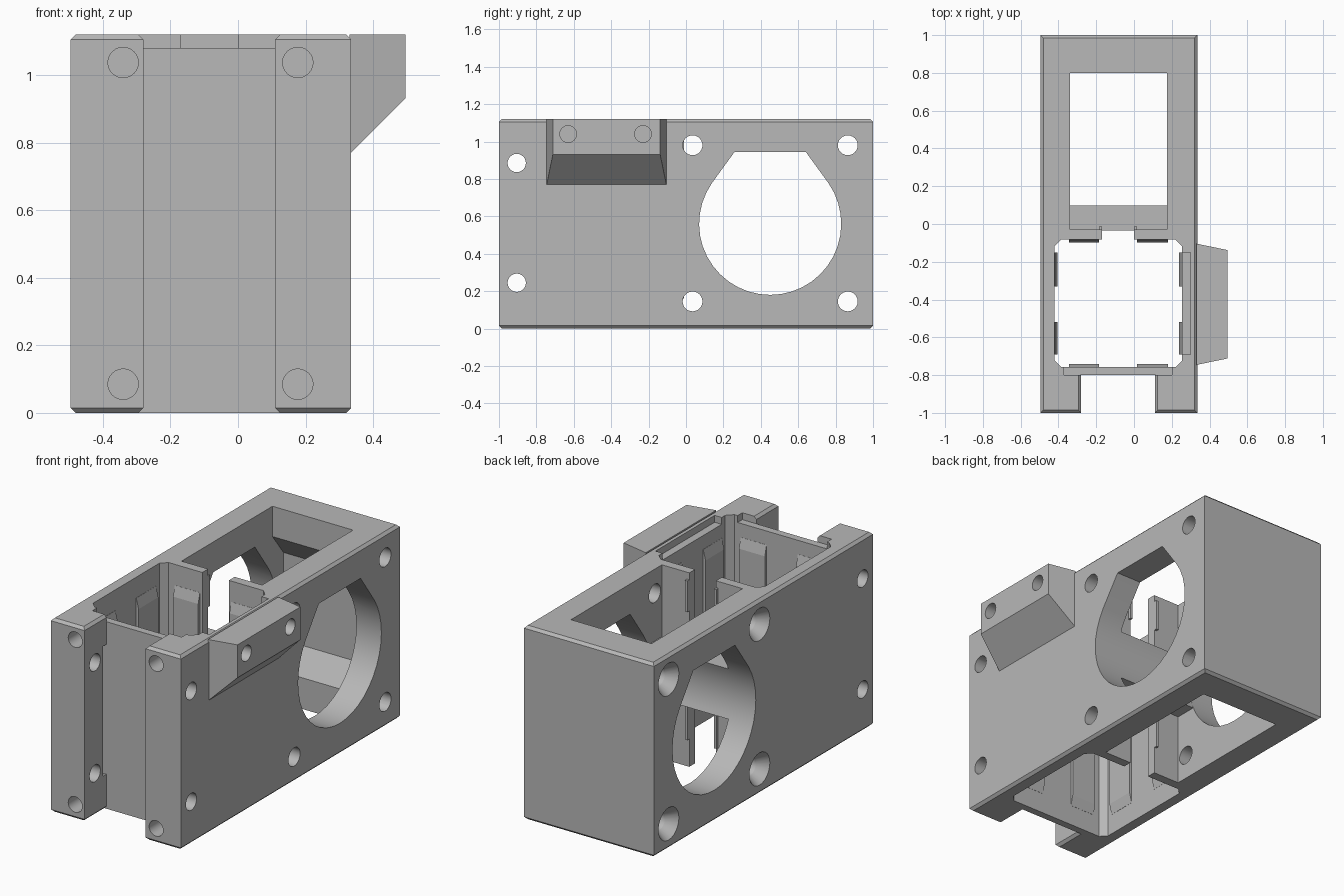
import bpy, bmesh, math
from mathutils import Vector

if "Cube" in bpy.data.objects:
    bpy.data.objects.remove(bpy.data.objects["Cube"], do_unlink=True)

grey = bpy.data.materials.new("light_grey")
grey.use_nodes = True
grey.diffuse_color = (0.48, 0.48, 0.48, 1)
grey.node_tree.nodes["Principled BSDF"].inputs["Base Color"].default_value = (0.48, 0.48, 0.48, 1)

X0, X1, H = -0.495, 0.335, 1.12


def loft(name, sections):
    """Closed solid through matching rings of points."""
    bm = bmesh.new()
    rings = [[bm.verts.new(p) for p in s] for s in sections]
    n = len(rings[0])
    for a, b in zip(rings, rings[1:]):
        for i in range(n):
            j = (i + 1) % n
            bm.faces.new((a[i], a[j], b[j], b[i]))
    bm.faces.new(rings[0][::-1])
    bm.faces.new(rings[-1])
    bmesh.ops.recalc_face_normals(bm, faces=bm.faces[:])
    me = bpy.data.meshes.new(name)
    bm.to_mesh(me)
    bm.free()
    me.materials.append(grey)
    ob = bpy.data.objects.new(name, me)
    bpy.context.collection.objects.link(ob)
    return ob


def box(name, x0, x1, y0, y1, z0, z1):
    ring = [(x0, y0), (x1, y0), (x1, y1), (x0, y1)]
    return loft(name, [[(x, y, z) for x, y in ring] for z in (z0, z1)])


def prism_x(name, pts, x0, x1):
    return loft(name, [[(x, y, z) for y, z in pts] for x in (x0, x1)])


def rod(name, start, end, r0, r1=None, n=24):
    """Cylinder or cone between two points."""
    start, end = Vector(start), Vector(end)
    q = (end - start).to_track_quat('Z', 'Y')
    ang = [2 * math.pi * i / n for i in range(n)]
    return loft(name, [[c + q @ Vector((r * math.cos(a), r * math.sin(a), 0)) for a in ang]
                       for c, r in ((start, r0), (end, r1 or r0))])


def boolean(target, tool, operation='DIFFERENCE'):
    tool.hide_render = True
    m = target.modifiers.new("cut", 'BOOLEAN')
    m.object, m.operation, m.solver = tool, operation, 'EXACT'
    dg = bpy.context.evaluated_depsgraph_get()
    me = bpy.data.meshes.new_from_object(target.evaluated_get(dg))
    target.modifiers.clear()
    target.data = me
    bpy.data.objects.remove(tool, do_unlink=True)


def outline(c, z):
    """Plan of the body with the front slot, inset by c."""
    pts = [(X0 + c, -1 + c), (-0.28 - c, -1 + c), (-0.28 - c, -0.8), (0.11 + c, -0.8),
           (0.11 + c, -1 + c), (X1 - c, -1 + c), (X1 - c, 1 - c), (X0 + c, 1 - c)]
    return [(x, y, z) for x, y in pts]


# Body with chamfered top and bottom edges
body = loft("housing_body", [outline(0.015, 0), outline(0, 0.015),
                             outline(0, H - 0.015), outline(0.015, H)])

# Rear chamber with a deeper pocket in the back wall
boolean(body, box("cut", -0.34, 0.175, -0.03, 0.8, -0.1, 1.3))
boolean(body, prism_x("cut", [(0.7, 0.18), (0.8, 0.18), (0.9, 0.31), (0.9, 0.815),
                              (0.8, 0.945), (0.7, 0.945)], -0.34, 0.175))

# Front chamber with clipped corners
a0, a1, b0, b1, k = -0.42, 0.255, -0.757, -0.083, 0.035
plan = [(a0 + k, b0), (a1 - k, b0), (a1, b0 + k), (a1, b1 - k),
        (a1 - k, b1), (a0 + k, b1), (a0, b1 - k), (a0, b0 + k)]
boolean(body, loft("cut", [[(x, y, z) for x, y in plan] for z in (-0.1, 1.3)]))

# Opening between the chambers
boolean(body, box("cut", -0.17, 0.0, -0.12, 0.0, -0.1, 1.3))

# Shallow recesses in the rim
for r in ((-0.37, 0.2, -0.8, -0.74), (0.24, 0.3, -0.69, -0.15)):
    boolean(body, box("cut", *r, H - 0.04, 1.3))

# Grooves in the inner sides of the front columns
for x0, x1 in ((-0.4, -0.25), (0.08, 0.24)):
    boolean(body, box("cut", x0, x1, -0.83, -0.802, 0.2, 0.95))

# Large side opening: a circle with a flattened pointed top
cy, cz, R = 0.45, 0.56, 0.38
arc = [math.radians(145 + 250 * i / 28) for i in range(29)]
drop = [(cy + R * math.cos(a), cz + R * math.sin(a)) for a in arc]
drop += [(0.64, 0.945), (0.26, 0.945)]
boolean(body, prism_x("cut", drop, -0.7, 0.5))

# Side screw holes, countersunk on one side around the large opening
for y in (0.035, 0.865):
    for z in (0.145, 0.98):
        boolean(body, rod("cut", (-0.7, y, z), (0.6, y, z), 0.053))
        boolean(body, rod("cut", (X0 - 0.01, y, z), (X0 + 0.06, y, z), 0.1, 0.053))
for z in (0.245, 0.885):
    boolean(body, rod("cut", (-0.7, -0.905, z), (0.6, -0.905, z), 0.049))

# Blind holes in the front columns
for x in (-0.34, 0.177):
    for z in (0.085, 1.037):
        boolean(body, rod("cut", (x, -1.1, z), (x, -0.85, z), 0.045))

# Side mount, tapering outwards with a sloped underside
mount = loft("side_mount", [
    [(x, y0, z), (x, y1, z), (x, y1, H), (x, y0, H)]
    for x, y0, y1, z in ((0.33, -0.746, -0.104, 0.765), (0.495, -0.712, -0.138, 0.93))])
for y in (-0.63, -0.23):
    boolean(mount, rod("cut", (0.37, y, 1.04), (0.6, y, 1.04), 0.045))

# Crossbar between the chambers, scooped by the round opening
scoop = []
for i in range(13):
    z = 0.415 + 0.29 * i / 12
    scoop.append((cy - math.sqrt(R * R - (z - cz) ** 2), z))
crossbar = prism_x("crossbar", [(-0.035, 0.705), (-0.035, 0.415)] + scoop, -0.345, 0.18)

# Clips on the rails beside the opening
clips = []
for side, x0, x1 in (("right", -0.185, -0.17), ("left", 0.0, 0.015)):
    for part, z0, z1 in (("upper", 0.9, 1.08), ("lower", 0.16, 0.36)):
        clips.append(box(f"{part}_{side}_clip", x0, x1, -0.06, -0.012, z0, z1))

# Guide ribs on the chamber walls with tapered ends
def rib(name, x0, x1, y0, y1, dx, dy):
    def ring(z, t):
        return [(x, y, z) for x, y in (
            (x0 + min(dx, 0) * t, y0 + min(dy, 0) * t), (x1 + max(dx, 0) * t, y0 + min(dy, 0) * t),
            (x1 + max(dx, 0) * t, y1 + max(dy, 0) * t), (x0 + min(dx, 0) * t, y1 + max(dy, 0) * t))]
    return loft(name, [ring(0.12, 0), ring(0.18, 1), ring(0.94, 1), ring(1.0, 0)])


d = 0.015
for i, (p, q) in enumerate(((-0.69, -0.52), (-0.33, -0.15))):
    rib(f"right_rib_{i}", a0 - 0.01, a0 + 0.001, p, q, d, 0)
    rib(f"left_rib_{i}", a1 - 0.001, a1 + 0.01, p, q, -d, 0)
for i, (p, q) in enumerate(((-0.345, -0.185), (0.015, 0.18))):
    rib(f"front_rib_{i}", p, q, b0 - 0.01, b0 + 0.001, 0, d)
    rib(f"rear_rib_{i}", p, q, b1 - 0.001, b1 + 0.01, 0, -d)

# Smooth the round surfaces, keep edges sharp
bpy.ops.object.select_all(action='DESELECT')
for ob in (body, mount, crossbar):
    ob.select_set(True)
bpy.context.view_layer.objects.active = body
bpy.ops.object.shade_smooth_by_angle(angle=math.radians(20))
